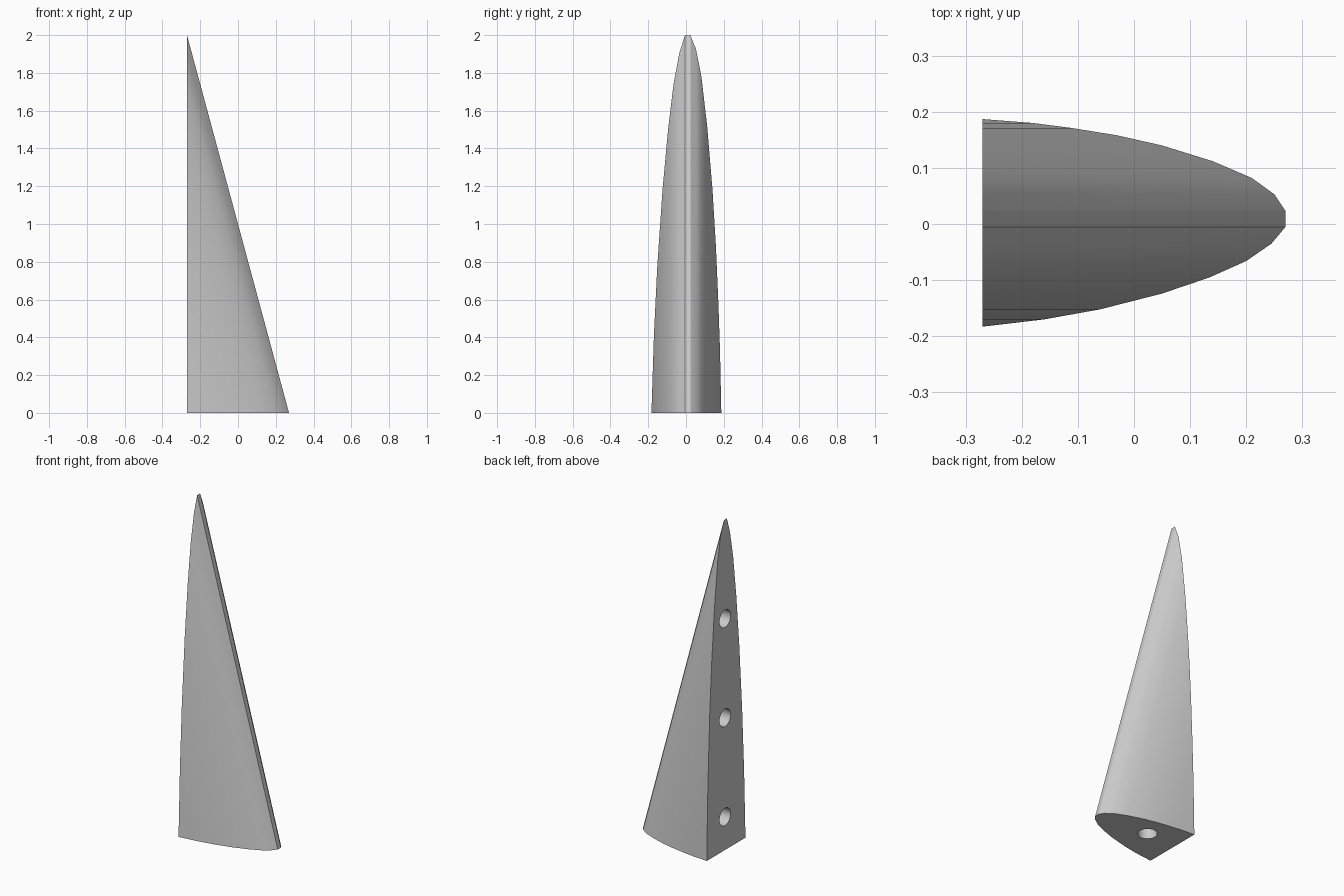
import bpy
import bmesh
import math
from mathutils import Vector, Matrix

cube = bpy.data.objects.get("Cube")
if cube:
    bpy.data.objects.remove(cube, do_unlink=True)

BACK_X = -0.27      # flat mounting face
HEIGHT = 2.0
HOLE_RADIUS = 0.053
HOLE_DEPTH = 0.1

grey = bpy.data.materials.new("light grey")
grey.use_nodes = True
grey.diffuse_color = (0.6, 0.6, 0.6, 1)
grey.node_tree.nodes["Principled BSDF"].inputs["Base Color"].default_value = (0.6, 0.6, 0.6, 1)


def mesh_object(name, bm):
    bmesh.ops.recalc_face_normals(bm, faces=bm.faces[:])
    mesh = bpy.data.meshes.new(name)
    bm.to_mesh(mesh)
    bm.free()
    mesh.materials.append(grey)
    obj = bpy.data.objects.new(name, mesh)
    bpy.context.collection.objects.link(obj)
    return obj


# Fin: rounded-nose profile swept up a slanted leading edge
profile = [
    (-0.27, 0.187), (-0.18, 0.18), (-0.11, 0.171), (-0.03, 0.158),
    (0.05, 0.14), (0.14, 0.112), (0.21, 0.082), (0.25, 0.053), (0.27, 0.023),
    (0.27, -0.005), (0.245, -0.035), (0.2, -0.066), (0.135, -0.095),
    (0.05, -0.124), (-0.06, -0.152), (-0.16, -0.17), (-0.27, -0.183),
]
bm = bmesh.new()
base = bm.faces.new([bm.verts.new((x, y, 0)) for x, y in profile])
swept = bmesh.ops.extrude_face_region(bm, geom=[base], use_keep_orig=True)
top = [v for v in swept["geom"] if isinstance(v, bmesh.types.BMVert)]
bmesh.ops.translate(bm, verts=top, vec=(2 * BACK_X, 0, HEIGHT))

# Slice off everything behind the mounting face and cap it
cut = bmesh.ops.bisect_plane(
    bm, geom=bm.verts[:] + bm.edges[:] + bm.faces[:], dist=1e-5,
    plane_co=(BACK_X, 0, 0), plane_no=(-1, 0, 0), clear_outer=True)
bmesh.ops.remove_doubles(bm, verts=bm.verts[:], dist=1e-4)
bmesh.ops.holes_fill(bm, edges=[e for e in bm.edges if e.is_boundary], sides=0)
fin = mesh_object("fin", bm)

# Peg holes: three in the mounting face, one in the base
holes = [(Vector((BACK_X, 0.012, z)), Vector((1, 0, 0))) for z in (0.2, 0.8, 1.4)]
holes.append((Vector((-0.07, 0.03, 0)), Vector((0, 0, 1))))
bm = bmesh.new()
for centre, axis in holes:
    turn = axis.to_track_quat("Z", "Y").to_matrix().to_4x4()
    bmesh.ops.create_cone(
        bm, cap_ends=True, segments=32, radius1=HOLE_RADIUS, radius2=HOLE_RADIUS,
        depth=2 * HOLE_DEPTH, matrix=Matrix.Translation(centre) @ turn)
cutter = mesh_object("hole_cutter", bm)

drill = fin.modifiers.new("peg holes", "BOOLEAN")
drill.object = cutter
drill.operation = "DIFFERENCE"
drill.solver = "EXACT"
bpy.ops.object.select_all(action="DESELECT")
fin.select_set(True)
bpy.context.view_layer.objects.active = fin
bpy.ops.object.modifier_apply(modifier=drill.name)
bpy.data.objects.remove(cutter, do_unlink=True)

# Smooth flanks with crisp edges
bpy.ops.object.shade_smooth_by_angle(angle=math.radians(30))
